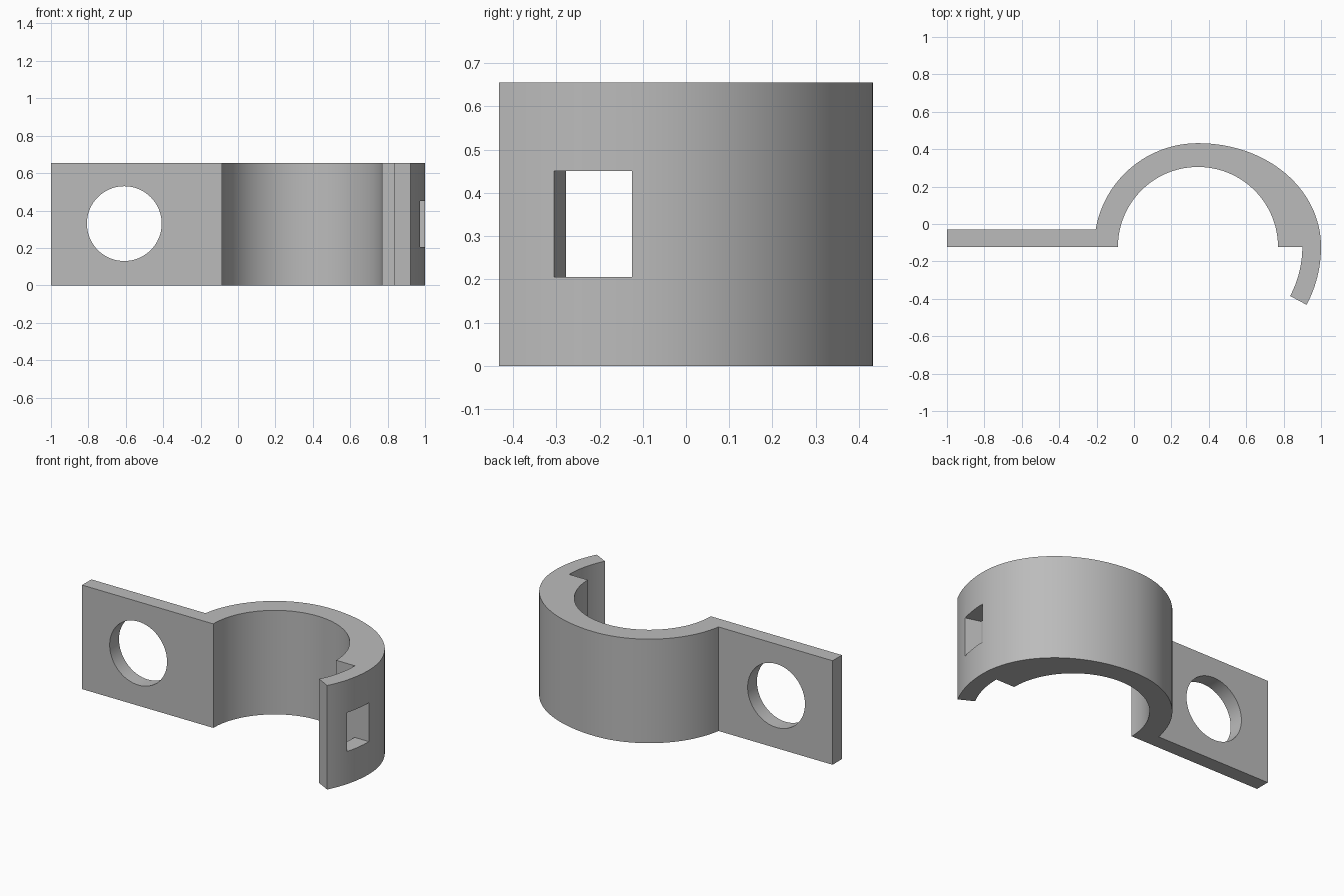
import bpy, bmesh, math
from mathutils import Vector
from mathutils.geometry import interpolate_bezier

if "Cube" in bpy.data.objects:
    bpy.data.objects.remove(bpy.data.objects["Cube"])

CX, CY, H = 0.342, -0.123, 0.655      # ring centre and height
R_IN, R_OUT = 0.428, 0.555            # clamp ring radii
T_IN, T_OUT = 0.558, 0.658            # latch tail radii

grey = bpy.data.materials.new("plain grey")
grey.diffuse_color = (0.5, 0.5, 0.5, 1)
grey.use_nodes = True
grey.node_tree.nodes["Principled BSDF"].inputs["Base Color"].default_value = grey.diffuse_color


def arc(r, a0, a1, n, cx=CX, cy=CY):
    """Points on an arc, angles in degrees."""
    angles = [math.radians(a0 + (a1 - a0) * i / n) for i in range(n + 1)]
    return [(cx + r * math.cos(a), cy + r * math.sin(a)) for a in angles]


def prism(name, outline, z0, z1):
    """Extrude a flat outline upward into a closed solid."""
    bm = bmesh.new()
    face = bm.faces.new([bm.verts.new((x, y, z0)) for x, y in outline])
    top = bmesh.ops.extrude_face_region(bm, geom=[face])["geom"]
    verts = [v for v in top if isinstance(v, bmesh.types.BMVert)]
    bmesh.ops.translate(bm, verts=verts, vec=(0, 0, z1 - z0))
    bmesh.ops.recalc_face_normals(bm, faces=bm.faces)
    mesh = bpy.data.meshes.new(name)
    bm.to_mesh(mesh)
    bm.free()
    ob = bpy.data.objects.new(name, mesh)
    bpy.context.collection.objects.link(ob)
    mesh.materials.append(grey)
    return ob


# Clamp outline: mounting tab, round back, swelling shoulder, latch tail, bore
k = 0.56
shoulder = interpolate_bezier(
    Vector((CX, CY + R_OUT)), Vector((CX + k * T_OUT, CY + R_OUT)),
    Vector((CX + T_OUT, CY + k * R_OUT)), Vector((CX + T_OUT, CY)), 33)
outline = [(-1, CY), (-1, -0.03)]
outline += arc(R_OUT, 170.4, 90, 32)
outline += [(p.x, p.y) for p in shoulder[1:]]
outline += arc(T_OUT, 0, -28, 12)[1:]
outline += arc(T_IN, -28, 0, 12)
outline += arc(R_IN, 0, 180, 64)
clamp = prism("clamp_bracket", outline, 0, H)

# Round screw hole through the tab
hole = prism("hole_cutter", arc(0.2, 0, 354.375, 63, 0, 0), -0.3, 0.3)
hole.rotation_euler.x = math.pi / 2
hole.location = (-0.608, -0.08, 0.33)

# Rectangular latch window with radial side walls
window = prism("window_cutter", arc(0.5, -16.1, -0.2, 6) + arc(0.75, -0.2, -16.1, 6),
               0.205, 0.45)

for cutter in (hole, window):
    cutter.hide_render = True
    cutter.hide_set(True)
    mod = clamp.modifiers.new(cutter.name, 'BOOLEAN')
    mod.operation, mod.solver, mod.object = 'DIFFERENCE', 'EXACT', cutter

# Apply the cuts, drop the cutters and smooth the curved walls
bpy.context.view_layer.objects.active = clamp
clamp.select_set(True)
for mod in list(clamp.modifiers):
    bpy.ops.object.modifier_apply(modifier=mod.name)
for cutter in (hole, window):
    bpy.data.objects.remove(cutter)
bpy.ops.object.shade_smooth_by_angle(angle=math.radians(25))
